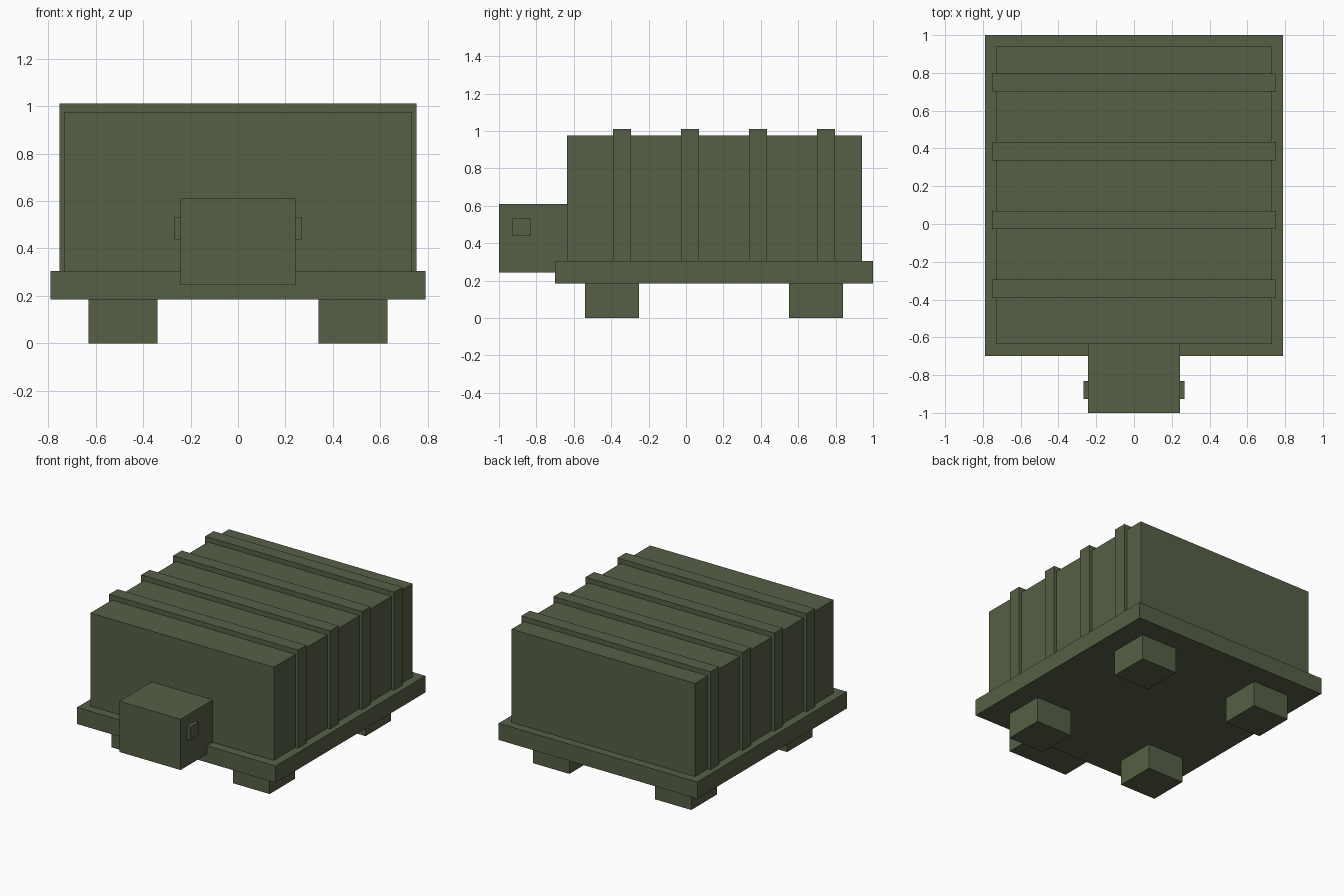
import bpy

default_cube = bpy.data.objects.get("Cube")
if default_cube:
    bpy.data.objects.remove(default_cube, do_unlink=True)

# Single flat colour
olive = bpy.data.materials.new("olive_green")
olive.use_nodes = True
colour = (0.093, 0.115, 0.061, 1)
olive.diffuse_color = colour
bsdf = next(n for n in olive.node_tree.nodes if n.type == 'BSDF_PRINCIPLED')
bsdf.inputs["Base Color"].default_value = colour
bsdf.inputs["Roughness"].default_value = 0.8


def box(name, x, y, z):
    """Box spanning the given (low, high) range on each axis."""
    spans = (x, y, z)
    bpy.ops.mesh.primitive_cube_add(size=1, location=[(a + b) / 2 for a, b in spans])
    obj = bpy.context.object
    obj.name = obj.data.name = name
    obj.scale = [b - a for a, b in spans]
    bpy.ops.object.transform_apply(location=False, rotation=False, scale=True)
    obj.data.materials.append(olive)
    return obj


# Body: wide base plate with a tall block shell on it
box("base_plate", (-0.79, 0.79), (-0.70, 1.0), (0.185, 0.305))
box("shell", (-0.73, 0.73), (-0.635, 0.94), (0.30, 0.975))

# Raised bands wrapping the shell
for i in range(4):
    y = -0.343 + i * 0.364
    box(f"shell_band_{i + 1}", (-0.752, 0.752), (y - 0.048, y + 0.048), (0.30, 1.01))

# Head
box("head", (-0.243, 0.243), (-1.0, -0.60), (0.245, 0.61))

# Eyes and legs on both sides
for side, s in (("left", 1), ("right", -1)):
    box(f"{side}_eye", sorted((s * 0.22, s * 0.267)), (-0.927, -0.832), (0.438, 0.533))
    for end, y in (("front", -0.395), ("back", 0.695)):
        box(f"{end}_{side}_leg", sorted((s * 0.34, s * 0.63)), (y - 0.145, y + 0.145), (0, 0.20))
